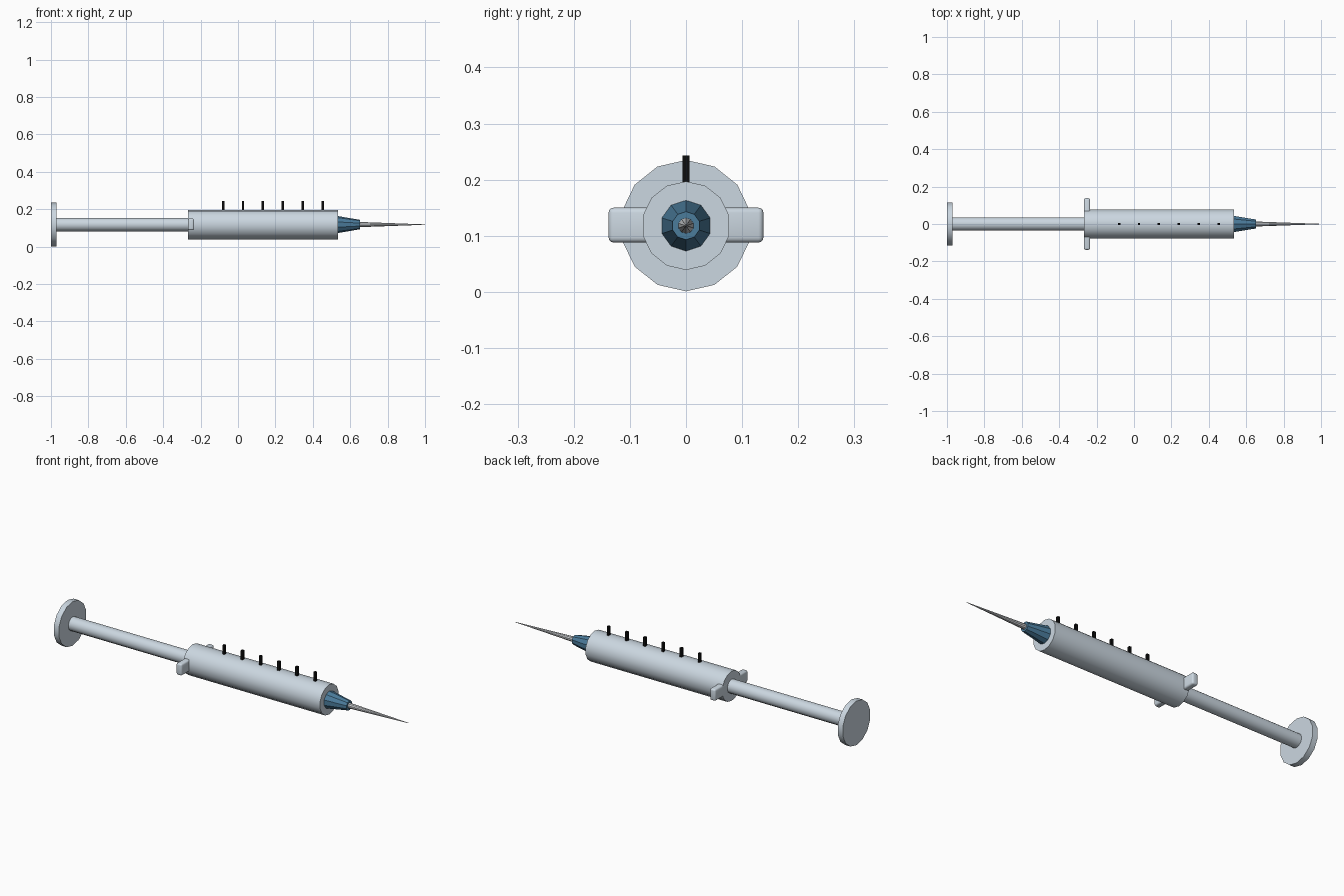
import bpy, bmesh, math
from mathutils import Matrix, Vector

if "Cube" in bpy.data.objects:
    bpy.data.objects.remove(bpy.data.objects["Cube"], do_unlink=True)

AXIS_Z = 0.118


def material(name, rgb):
    m = bpy.data.materials.new(name)
    m.use_nodes = True
    color = (*rgb, 1)
    m.diffuse_color = color
    m.node_tree.nodes["Principled BSDF"].inputs["Base Color"].default_value = color
    return m


pale_grey = material("pale_grey", (0.60, 0.68, 0.75))
steel = material("needle_steel", (0.60, 0.62, 0.64))
blue = material("blue", (0.07, 0.20, 0.33))
black = material("black", (0.004, 0.004, 0.004))

# Maps local z to world x, with a polygon corner pointing straight up
LENGTHWISE = Matrix(((0, 0, 1), (1, 0, 0), (0, 1, 0))).to_4x4()


def finish(name, bm, mat, smooth):
    mesh = bpy.data.meshes.new(name)
    bm.to_mesh(mesh)
    bm.free()
    mesh.materials.append(mat)
    obj = bpy.data.objects.new(name, mesh)
    bpy.context.collection.objects.link(obj)
    if smooth:
        bpy.ops.object.select_all(action="DESELECT")
        obj.select_set(True)
        bpy.context.view_layer.objects.active = obj
        bpy.ops.object.shade_smooth_by_angle(angle=math.radians(30))
    return obj


def tube(name, x0, x1, r0, r1, sides, mat, smooth=True):
    bm = bmesh.new()
    place = Matrix.Translation(((x0 + x1) / 2, 0, AXIS_Z)) @ LENGTHWISE
    bmesh.ops.create_cone(bm, cap_ends=True, segments=sides, radius1=r0,
                          radius2=r1, depth=x1 - x0, matrix=place)
    return finish(name, bm, mat, smooth)


def box(name, center, size, mat, bevel=0):
    bm = bmesh.new()
    place = Matrix.Translation(center) @ Matrix.Diagonal(Vector((*size, 1)))
    bmesh.ops.create_cube(bm, size=1, matrix=place)
    if bevel:
        bmesh.ops.bevel(bm, geom=bm.edges[:], offset=bevel, segments=3,
                        profile=0.5, affect="EDGES")
    return finish(name, bm, mat, bevel > 0)


# Plunger
tube("thumb_disc", -1.0, -0.97, 0.117, 0.117, 14, pale_grey)
tube("plunger_rod", -0.975, -0.25, 0.036, 0.036, 14, pale_grey)

# Barrel with finger grip
tube("barrel", -0.267, 0.535, 0.079, 0.079, 14, pale_grey)
box("finger_grip", (-0.251, 0, AXIS_Z + 0.001), (0.033, 0.276, 0.062),
    pale_grey, 0.009)

# Measuring marks along the top
for i in range(6):
    box(f"mark_{i + 1}", (-0.08 + i * 0.1067, 0, 0.215),
        (0.013, 0.013, 0.057), black)

# Hub and needle
tube("needle_hub", 0.53, 0.653, 0.046, 0.025, 10, blue, False)
tube("needle", 0.65, 1.0, 0.014, 0.001, 10, steel, False)
